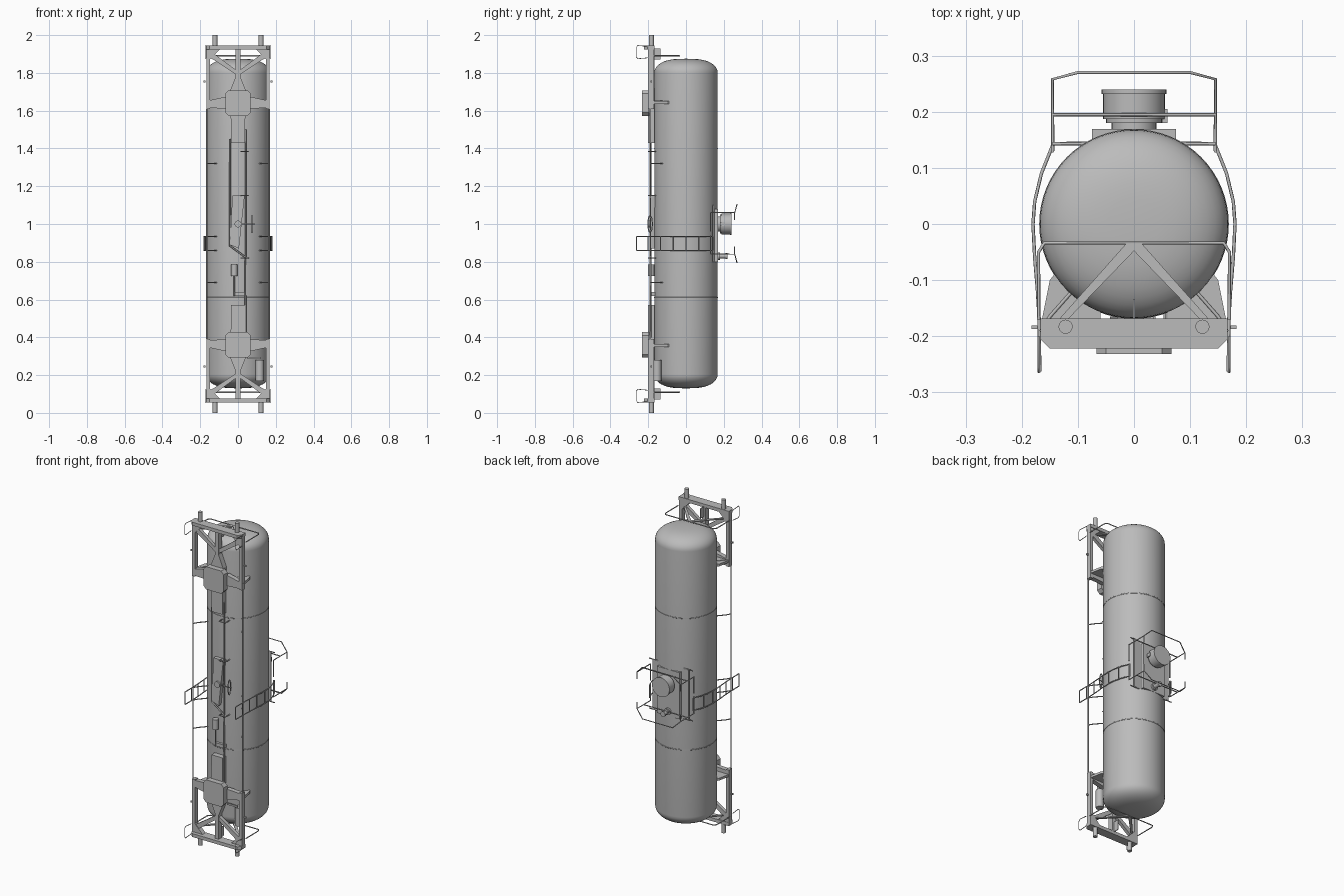
import bpy, bmesh, math
from mathutils import Vector, Matrix

cube = bpy.data.objects.get("Cube")
if cube:
    bpy.data.objects.remove(cube)

grey = bpy.data.materials.new("plain grey")
grey.use_nodes = True
COLOUR = (0.5, 0.5, 0.5, 1)
grey.diffuse_color = COLOUR
grey.node_tree.nodes["Principled BSDF"].inputs["Base Color"].default_value = COLOUR


def add(name, bm, smooth=False):
    bmesh.ops.recalc_face_normals(bm, faces=bm.faces)
    me = bpy.data.meshes.new(name)
    bm.to_mesh(me)
    bm.free()
    ob = bpy.data.objects.new(name, me)
    bpy.context.collection.objects.link(ob)
    me.materials.append(grey)
    if smooth:
        bpy.ops.object.select_all(action='DESELECT')
        ob.select_set(True)
        bpy.context.view_layer.objects.active = ob
        bpy.ops.object.shade_smooth_by_angle(angle=math.radians(40))
    return ob


def prism(name, pts, a, b, plane="xz"):
    """Extrude an outline along the axis missing from the plane."""
    place = (lambda p, d: (p[0], d, p[1])) if plane == "xz" else (lambda p, d: (p[0], p[1], d))
    bm = bmesh.new()
    face = bm.faces.new([bm.verts.new(place(p, a)) for p in pts])
    new = bmesh.ops.extrude_face_region(bm, geom=[face])["geom"]
    shift = Vector(place((0, 0), b - a))
    bmesh.ops.translate(bm, vec=shift, verts=[v for v in new if isinstance(v, bmesh.types.BMVert)])
    return add(name, bm)


def box(name, x, y, z):
    return prism(name, [(x[0], z[0]), (x[1], z[0]), (x[1], z[1]), (x[0], z[1])], y[0], y[1])


def lathe(name, profile, centre=(0, 0, 0), axis="z", seg=32):
    """Spin (radius, height) pairs round an axis."""
    bm = bmesh.new()
    vs = [bm.verts.new((r, 0, h)) for r, h in profile]
    es = [bm.edges.new(e) for e in zip(vs, vs[1:])]
    bmesh.ops.spin(bm, geom=vs + es, cent=(0, 0, 0), axis=(0, 0, 1), angle=math.tau, steps=seg)
    bmesh.ops.remove_doubles(bm, verts=bm.verts, dist=1e-5)
    turn = {"z": Matrix(), "y": Matrix.Rotation(-math.pi / 2, 4, 'X'), "x": Matrix.Rotation(math.pi / 2, 4, 'Y')}
    bm.transform(Matrix.Translation(centre) @ turn[axis])
    return add(name, bm, True)


def drum(name, r, length, centre, axis="z", seg=20):
    return lathe(name, [(0, 0), (r, 0), (r, length), (0, length)], centre, axis, seg)


def rod(name, pts, r=0.003, closed=False):
    """Round bar through the points."""
    cu = bpy.data.curves.new(name, 'CURVE')
    cu.dimensions = '3D'
    cu.bevel_depth, cu.bevel_resolution, cu.use_fill_caps = r, 1, True
    sp = cu.splines.new('POLY')
    sp.points.add(len(pts) - 1)
    for q, p in zip(sp.points, pts):
        q.co = (*p, 1)
    sp.use_cyclic_u = closed
    tmp = bpy.data.objects.new(name, cu)
    bpy.context.collection.objects.link(tmp)
    bpy.context.view_layer.update()
    me = bpy.data.meshes.new_from_object(tmp.evaluated_get(bpy.context.evaluated_depsgraph_get()))
    bpy.data.objects.remove(tmp)
    me.materials.clear()
    me.materials.append(grey)
    ob = bpy.data.objects.new(name, me)
    bpy.context.collection.objects.link(ob)


# Tank shell with domed ends and weld seams
R, LOW, HIGH, CAP = 0.168, 0.205, 1.80, 0.075
arc = [math.radians(a) for a in range(0, 91, 9)]
dome = [(R * math.cos(a) ** 0.7 if a < 1.57 else 0, CAP * math.sin(a)) for a in arc]
lathe("tank", [(r, LOW - h) for r, h in reversed(dome)] + [(r, HIGH + h) for r, h in dome], seg=64)
for z in (0.61, 1.4):
    lathe("weld_seam", [(R, z - .003), (R + .001, z - .002), (R + .001, z + .002), (R, z + .003)], seg=64)

# Two mirrored ends of the underframe
for end in (0, 1):
    Z = (lambda z: z) if end else (lambda z: 2 - z)
    zz = lambda a, b: sorted((Z(a), Z(b)))
    tag = ("lower_", "upper_")[end]
    prism(tag + "headstock", [(-.167, -.168), (.167, -.168), (.167, -.205), (.15, -.222), (-.15, -.222), (-.167, -.205)],
          *zz(1.925, 1.945), "xy")
    # centre sill, flared into the pivot plate
    sill = [(-.012, 1.93), (.012, 1.93), (.012, 1.78), (.04, 1.71), (.037, 1.43), (-.037, 1.43), (-.04, 1.71), (-.012, 1.78)]
    prism(tag + "centre_sill", [(x, Z(z)) for x, z in sill], -.2, -.168)
    prism(tag + "pivot_plate", [(sx * x, Z(1.64 + sz * z)) for sx, sz, ps in
          ((1, 1, ((.067, .05), (.05, .068))), (-1, 1, ((.05, .068), (.067, .05))),
           (-1, -1, ((.067, .05), (.05, .068))), (1, -1, ((.05, .068), (.067, .05)))) for x, z in ps], -.232, -.195)
    for s in (-1, 1):
        box(tag + "side_beam", sorted((s * .147, s * .167)), (-.2, -.17), zz(1.61, 1.93))
        arm = [(.06, 1.675), (.15, 1.655), (.15, 1.615), (.06, 1.61)]
        prism(tag + "bolster_arm", [(s * x, Z(z)) for x, z in arm], -.198, -.17)
        brace = [(.01, 1.79), (.01, 1.815), (.125, 1.9), (.15, 1.9), (.15, 1.88), (.13, 1.87)]
        prism(tag + "diagonal_brace", [(s * x, Z(z)) for x, z in brace], -.196, -.176)
        gusset = [(.09, 1.93), (.15, 1.93), (.15, 1.87)]
        prism(tag + "corner_gusset", [(s * x, Z(z)) for x, z in gusset], -.2, -.172)
        saddle = [(.142, -.09), (.15, -.1), (.165, -.175), (.06, -.175), (.06, -.157), (.119, -.119)]
        prism(tag + "saddle", [(s * x, y) for x, y in saddle], *zz(1.636, 1.65), "xy")
        drum(tag + "buffer", .0125, .07, (s * .122, -.183, zz(1.93, 2)[0]))
        # wire step at the corner
        rod(tag + "corner_step", [(s * .17, y, Z(z)) for y, z in
            ((-.2, 1.94), (-.255, 1.945), (-.264, 1.935), (-.264, 1.885), (-.255, 1.875), (-.2, 1.88))], .002)
        # flat diagonal stays of the end guard
        stay = [(0, -.035), (s * .014, -.035), (s * .132, -.168), (s * .116, -.168), (0, -.048)]
        prism(tag + "end_stay", stay, *zz(1.888, 1.894), "xy")
        box(tag + "drain_stub", sorted((s * .172, s * .183)), (-.187, -.181), zz(1.75, 1.76))
    rod(tag + "end_rail", [(-.17, -.17, Z(1.89)), (-.17, -.05, Z(1.89)), (-.16, -.034, Z(1.89)), (.16, -.034, Z(1.89)),
        (.17, -.05, Z(1.89)), (.17, -.17, Z(1.89))], .003)
    box(tag + "end_web", (-.002, .002), (-.17, -.135), zz(1.87, 1.93))

# Side ladders, long side rods and their brackets
path = [(.145, .14), (.165, .09), (.177, .04), (.18, 0), (.177, -.06), (.172, -.12), (.169, -.17), (.168, -.262)]
for s in (-1, 1):
    for z in (.86, .935):
        rod("ladder_rail", [(s * x, y, z) for x, y in path], .003)
    for x, y in ((.145, .14), (.17, .07), (.18, 0), (.176, -.07), (.171, -.135), (.169, -.2), (.168, -.262)):
        rod("ladder_rung", [(s * x, y, .86), (s * x, y, .935)], .003)
    rod("side_rod", [(s * .165, -.19, .39), (s * .165, -.19, 1.61)], .0035)
    for z in (.36, .69, .86, .935, 1.32, 1.65):
        rod("rod_bracket", [(s * .165, -.19, z), (s * .15, -.165, z), (s * .112, -.122, z)], .003)
    # walkway board beside the hatch
    box("walkway_board", sorted((s * .075, s * .12)), (.14, .147), (.8, 1.1))
    for z in (.8, 1.1):
        rod("walkway_bearer", [(s * .145, .143, z), (s * .08, .143, z)], .003)

# Guard rails round the hatch
for z, out in ((1.06, 1), (.84, -1)):
    rod("guard_rail", [(-.145, .13, z), (-.145, .258, z), (-.1, .27, z + out * .045), (.1, .27, z + out * .045),
        (.145, .258, z), (.145, .13, z)], .003)
    rod("guard_mid_rail", [(-.145, .195, z), (.145, .195, z)], .003)
    for s in (-1, 1):
        rod("guard_side", [(s * .145, .258, z - out * .04), (s * .145, .258, z)], .003)
        rod("guard_foot", [(s * .145, .13, z), (s * .145, .13, z - out * .1)], .003)

# Filling hatch and vent valve
lathe("hatch", [(.04, .155), (.04, .18), (.05, .18), (.05, .187), (.055, .187), (.055, .232),
      (.058, .232), (.058, .24), (0, .24)], (0, 0, 1.0), "y", 32)
box("hatch_latch", (.05, .06), (.18, .205), (.99, 1.01))
lathe("vent_valve", [(.02, .155), (.02, .18), (.012, .18), (.012, .21), (.016, .21), (.016, .22), (0, .22)],
      (0, 0, .83), "y", 16)
box("hatch_pad", (-.075, .075), (.14, .169), (.8, 1.08))

# Air tank, brake cylinder and lever gear beneath the shell
drum("air_tank", .022, .11, (.115, -.153, .17))
box("air_tank_hanger", (.05, .12), (-.178, -.17), (.285, .295))
drum("brake_cylinder", .017, .06, (-.02, -.185, .725))
box("brake_bracket", (-.022, .038), (-.183, -.165), (.62, .64))
rod("brake_piston", [(-.02, -.185, .62), (-.02, -.185, .73)], .004)
prism("outlet_chute", [(-.043, .89), (.005, .87), (.035, 1.15), (-.03, 1.15)], -.19, -.165)
drum("outlet_valve", .018, .035, (0, -.2, 1.0), "y")
rod("brake_link", [(-.043, -.188, 1.45), (-.043, -.188, .885), (.038, -.188, .825), (.04, -.188, .4)], .005)
rod("brake_pull_rod", [(.04, -.188, .825), (.04, -.188, 1.5)], .004)
for z in (.82, 1.15, 1.385):
    rod("rod_hanger", [(.015, -.16, z), (.015, -.2, z), (.055, -.2, z), (.055, -.15, z)], .003)
rod("hand_wheel", [(.075, -.19 + .012 * math.cos(a), 1.0 + .045 * math.sin(a)) for a in
    [math.tau * i / 16 for i in range(16)]], .003, True)
rod("hand_wheel_shaft", [(.02, -.19, 1.0), (.09, -.19, 1.0)], .003)
